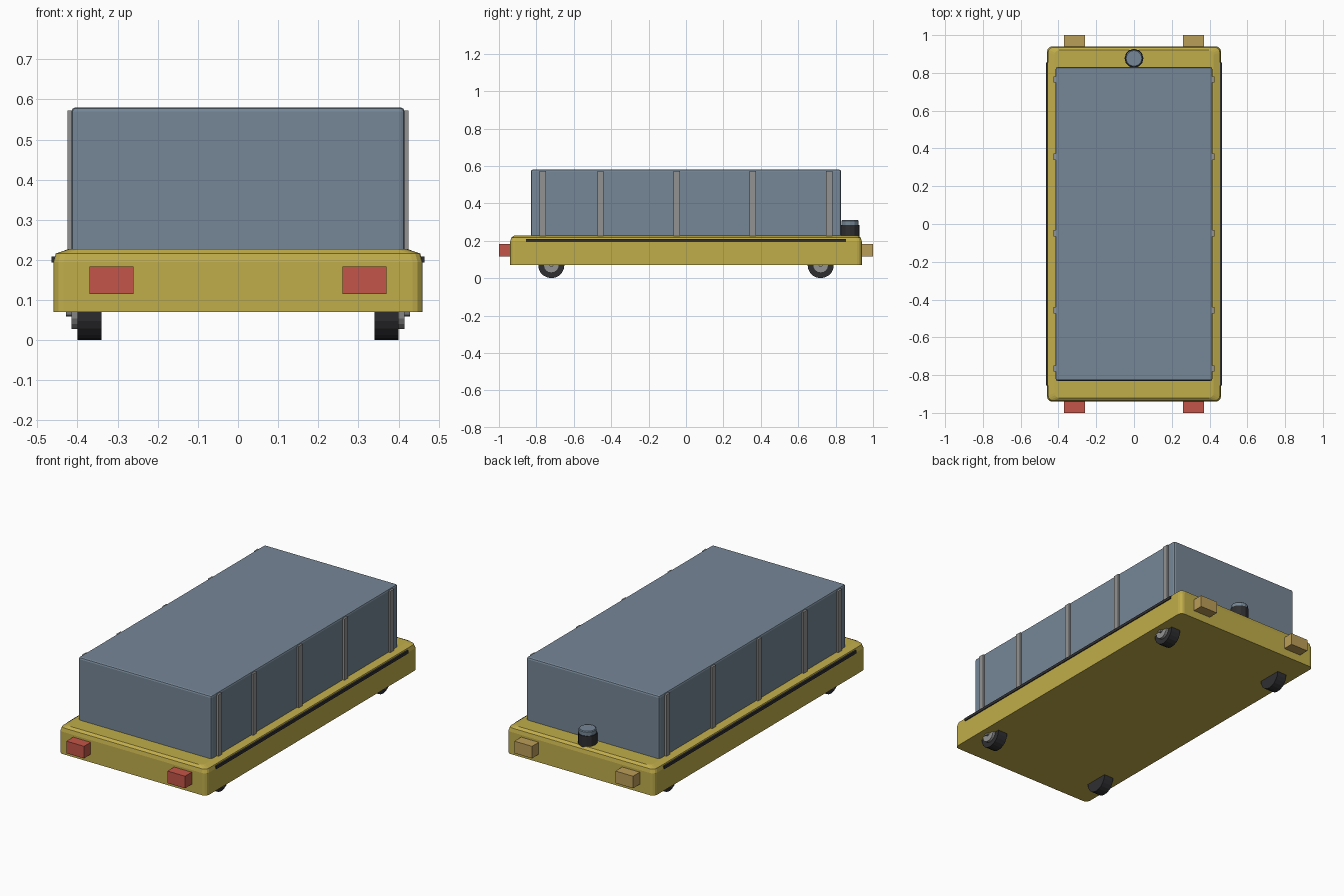
import bpy, bmesh, math
from mathutils import Matrix

if "Cube" in bpy.data.objects:
    bpy.data.objects.remove(bpy.data.objects["Cube"])


def material(name, rgb):
    m = bpy.data.materials.new(name)
    m.diffuse_color = (*rgb, 1)
    m.use_nodes = True
    m.node_tree.nodes["Principled BSDF"].inputs["Base Color"].default_value = m.diffuse_color
    return m


YELLOW = material("yellow paint", (0.53, 0.42, 0.07))
SLATE = material("slate blue", (0.18, 0.24, 0.305))
GREY = material("grey metal", (0.29, 0.29, 0.29))
BLACK = material("black rubber", (0.028, 0.028, 0.032))
RED = material("red lens", (0.55, 0.09, 0.065))
TAN = material("amber lens", (0.50, 0.34, 0.10))


def finish(name, bm, mat):
    bmesh.ops.recalc_face_normals(bm, faces=bm.faces)
    me = bpy.data.meshes.new(name)
    bm.to_mesh(me)
    bm.free()
    me.materials.append(mat)
    ob = bpy.data.objects.new(name, me)
    bpy.context.collection.objects.link(ob)
    return ob


def box(name, x, y, z, mat, bevel=0):
    """Box from (min, max) ranges."""
    bm = bmesh.new()
    bmesh.ops.create_cube(bm, size=1)
    for v in bm.verts:
        v.co = [r[0] + (c + 0.5) * (r[1] - r[0]) for c, r in zip(v.co, (x, y, z))]
    if bevel:
        bmesh.ops.bevel(bm, geom=bm.edges[:], offset=bevel, segments=2,
                        profile=0.5, affect='EDGES')
    return finish(name, bm, mat)


def cylinder(name, centre, radius, depth, mat, sides=16, axis='Z', bevel=0):
    bm = bmesh.new()
    bmesh.ops.create_cone(bm, cap_ends=True, segments=sides, radius1=radius,
                          radius2=radius, depth=depth)
    if bevel:
        rims = [e for e in bm.edges if abs(e.verts[0].co.z - e.verts[1].co.z) < 1e-5]
        bmesh.ops.bevel(bm, geom=rims, offset=bevel, segments=1, affect='EDGES')
    rot = Matrix.Rotation(math.pi / 2, 4, 'Y') if axis == 'X' else Matrix()
    bmesh.ops.transform(bm, matrix=Matrix.Translation(centre) @ rot, verts=bm.verts)
    return finish(name, bm, mat)


def rounded_slab(name, hx, hy, levels, radius, mat, steps=3):
    """Rounded rectangle lofted through (z, inset x, inset y) levels."""
    bm = bmesh.new()
    rings = []
    for z, ix, iy in levels:
        ring = []
        for q, (sx, sy) in enumerate(((1, 1), (-1, 1), (-1, -1), (1, -1))):
            for i in range(steps + 1):
                a = math.pi / 2 * (q + i / steps)
                ring.append(bm.verts.new((sx * (hx - ix - radius) + radius * math.cos(a),
                                          sy * (hy - iy - radius) + radius * math.sin(a), z)))
        rings.append(ring)
    n = len(rings[0])
    for low, high in zip(rings, rings[1:]):
        for i in range(n):
            j = (i + 1) % n
            bm.faces.new((low[i], low[j], high[j], high[i]))
    bm.faces.new(rings[0])
    bm.faces.new(rings[-1])
    return finish(name, bm, mat)


# Chassis with softened top edge, and the cargo block on it
rounded_slab("chassis", 0.46, 0.94,
             [(0.07, 0, 0), (0.195, 0, 0), (0.216, 0.006, 0.005), (0.227, 0.038, 0.02)],
             0.025, YELLOW)
box("cargo_block", (-0.415, 0.415), (-0.83, 0.83), (0.2, 0.58), SLATE, 0.01)

for side, s in (("left", -1), ("right", 1)):
    def span(a, b):
        return tuple(sorted((s * a, s * b)))

    # Upright ribs along the cargo block
    for i, y in enumerate((-0.765, -0.457, -0.05, 0.357, 0.765)):
        box(f"{side}_rib_{i + 1}", span(0.405, 0.425), (y - 0.017, y + 0.017),
            (0.21, 0.572), GREY)

    # Rubber bumper strip
    box(f"{side}_bumper_strip", span(0.45, 0.465), (-0.855, 0.855), (0.193, 0.209), BLACK)

    # Lamps at both ends
    box(f"{side}_front_lamp", span(0.26, 0.37), (-1, -0.93), (0.115, 0.183), RED)
    box(f"{side}_back_lamp", span(0.26, 0.37), (0.93, 1), (0.115, 0.183), TAN)

    # Wheels with hubs and caps
    for end, y in (("front", -0.72), ("back", 0.72)):
        cylinder(f"{side}_{end}_tyre", (s * 0.37, y, 0.07), 0.07, 0.06, BLACK, 20, 'X')
        cylinder(f"{side}_{end}_hub", (s * 0.395, y, 0.07), 0.042, 0.04, GREY, 16, 'X')
        cylinder(f"{side}_{end}_hub_cap", (s * 0.415, y, 0.07), 0.011, 0.026, GREY, 8, 'X')

# Round filler knob behind the cargo block
cylinder("knob_base", (0, 0.877, 0.25), 0.05, 0.07, BLACK, 12)
cylinder("knob_top", (0, 0.877, 0.295), 0.046, 0.03, SLATE, 12, bevel=0.004)
